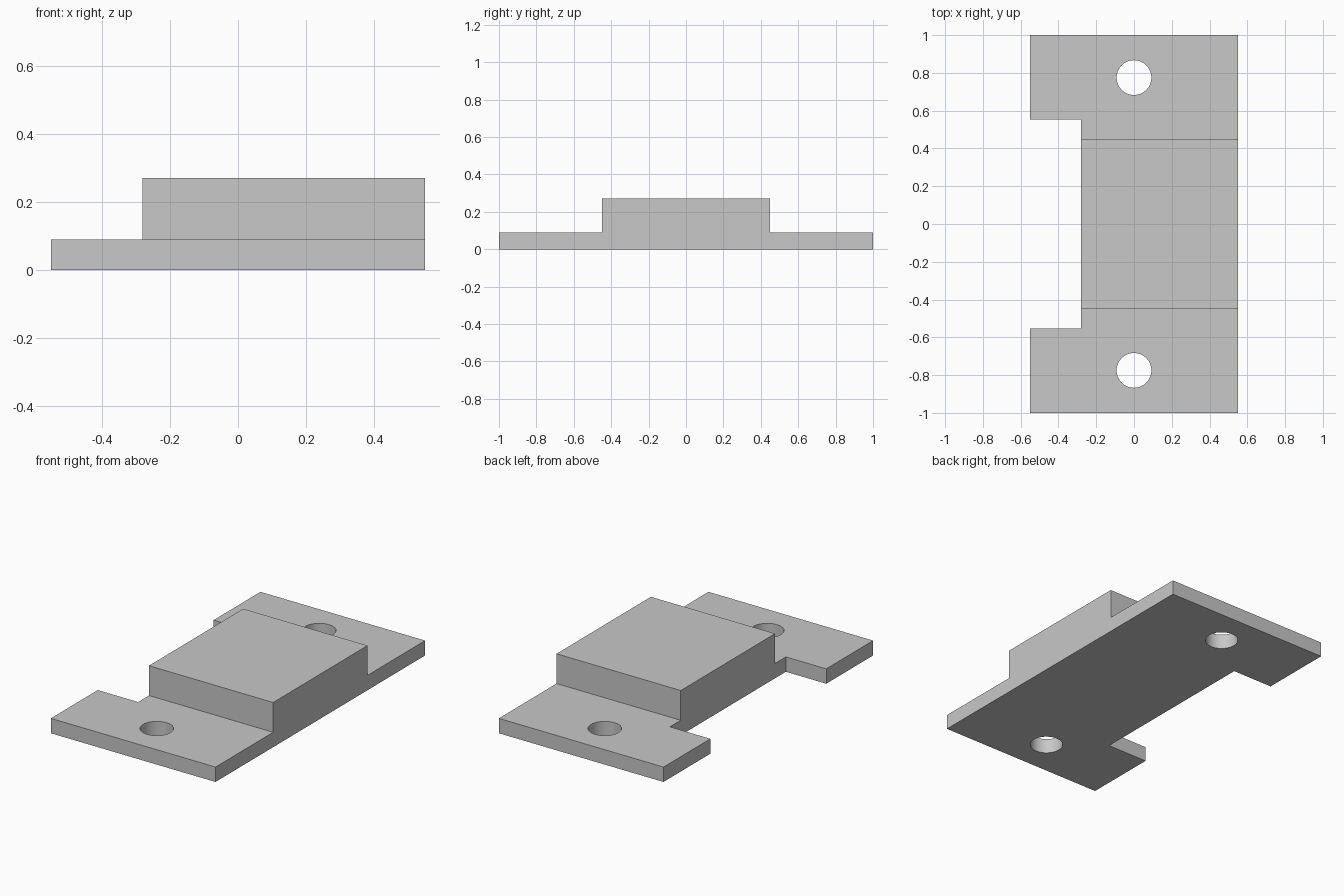
import bpy
import bmesh

default = bpy.data.objects.get("Cube")
if default:
    bpy.data.objects.remove(default, do_unlink=True)

HALF_WIDTH, HALF_LENGTH = 0.55, 1.0
PLATE_TOP, BLOCK_TOP = 0.09, 0.27
BLOCK_HALF = 0.45
NOTCH_X, NOTCH_HALF = -0.28, 0.553
HOLE_Y, HOLE_RADIUS = 0.775, 0.092

# Plain grey material
grey = bpy.data.materials.new("plain grey")
grey.use_nodes = True
colour = (0.58, 0.58, 0.58, 1)
grey.diffuse_color = colour
grey.node_tree.nodes["Principled BSDF"].inputs["Base Color"].default_value = colour

# Stepped side profile, extruded across the width
right_half = [(HALF_LENGTH, 0), (HALF_LENGTH, PLATE_TOP),
              (BLOCK_HALF, PLATE_TOP), (BLOCK_HALF, BLOCK_TOP)]
profile = right_half + [(-y, z) for y, z in reversed(right_half)]
bm = bmesh.new()
face = bm.faces.new([bm.verts.new((-HALF_WIDTH, y, z)) for y, z in profile])
sweep = bmesh.ops.extrude_face_region(bm, geom=[face])
moved = [v for v in sweep["geom"] if isinstance(v, bmesh.types.BMVert)]
bmesh.ops.translate(bm, verts=moved, vec=(2 * HALF_WIDTH, 0, 0))
bmesh.ops.recalc_face_normals(bm, faces=bm.faces)
mesh = bpy.data.meshes.new("mounting_bracket")
bm.to_mesh(mesh)
bm.free()
bracket = bpy.data.objects.new("mounting_bracket", mesh)
bpy.context.collection.objects.link(bracket)
mesh.materials.append(grey)


def cut_with(cutter):
    """Subtract a helper from the bracket, then discard the helper."""
    cutter.hide_render = True
    cutter.data.materials.append(grey)
    bpy.ops.object.select_all(action="DESELECT")
    bracket.select_set(True)
    bpy.context.view_layer.objects.active = bracket
    cut = bracket.modifiers.new("cut", "BOOLEAN")
    cut.operation = "DIFFERENCE"
    cut.solver = "EXACT"
    cut.object = cutter
    bpy.ops.object.modifier_apply(modifier=cut.name)
    bpy.data.objects.remove(cutter, do_unlink=True)


# Side notch between the two mounting tabs
bpy.ops.mesh.primitive_cube_add(size=1, location=(NOTCH_X - 0.5, 0, 0))
notch = bpy.context.object
notch.name = "notch_cutter"
notch.scale = (1, 2 * NOTCH_HALF, 1)
cut_with(notch)

# Screw hole in each tab
for side in (-1, 1):
    bpy.ops.mesh.primitive_cylinder_add(vertices=64, radius=HOLE_RADIUS, depth=1,
                                        location=(0, side * HOLE_Y, 0))
    hole = bpy.context.object
    hole.name = "hole_cutter"
    cut_with(hole)

bpy.ops.object.shade_smooth_by_angle()
